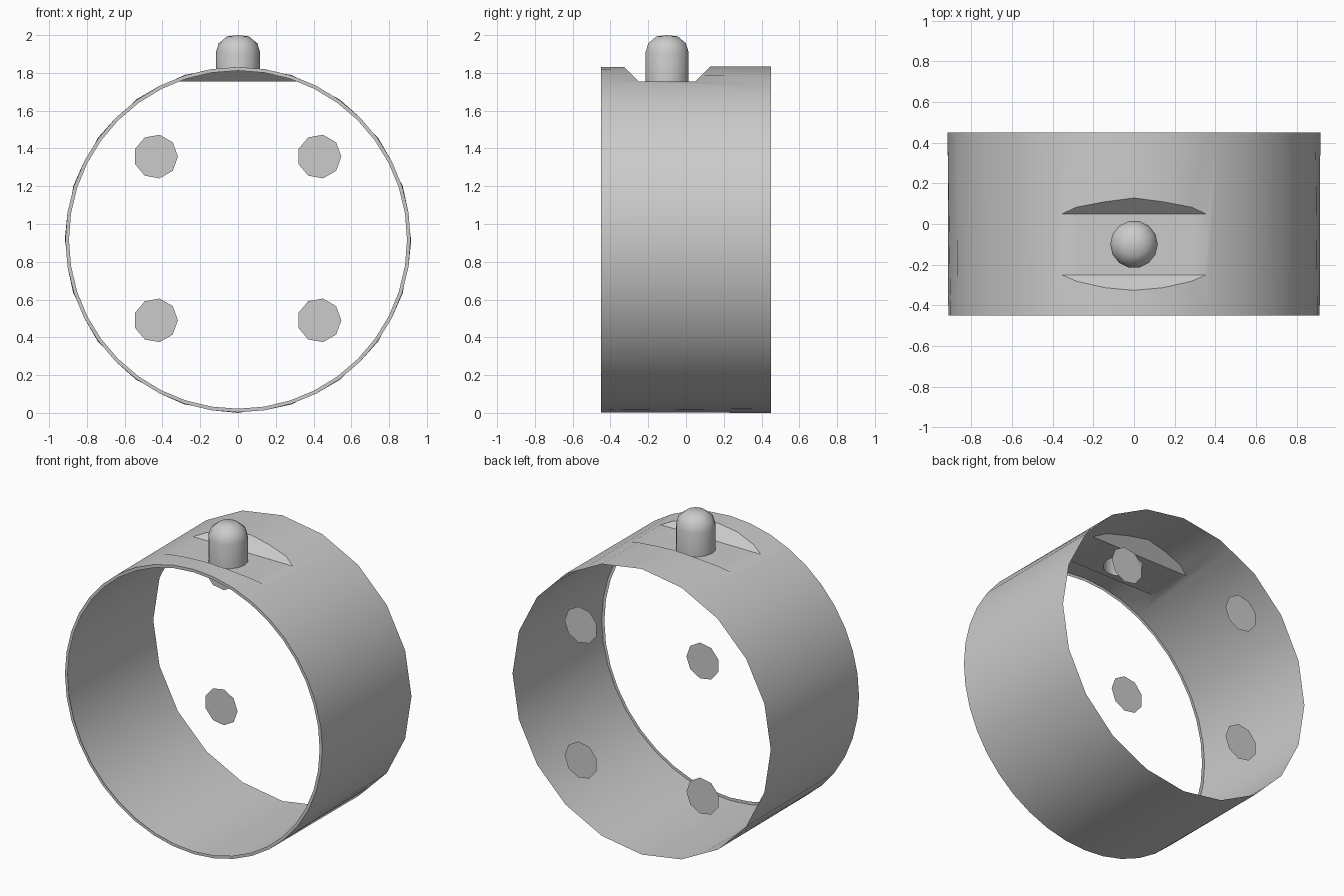
import bpy, bmesh, math
from mathutils import Vector

old = bpy.data.objects.get("Cube")
if old:
    bpy.data.objects.remove(old, do_unlink=True)

grey = bpy.data.materials.new("plain grey")
grey.use_nodes = True
grey.diffuse_color = (0.6, 0.6, 0.6, 1)
grey.node_tree.nodes["Principled BSDF"].inputs["Base Color"].default_value = (0.6, 0.6, 0.6, 1)

RADIUS, DEPTH = 0.917, 0.45        # band radius and half depth
SEGMENTS = 40
FLOOR = 1.755                      # height of the flat in the notch
NOTCH_Y, NOTCH_HALF = -0.1, 0.15
PEG_R, PEG_SIDES = 0.117, 14


def finish(bm, name, smooth=True):
    mesh = bpy.data.meshes.new(name)
    bm.to_mesh(mesh)
    bm.free()
    mesh.materials.append(grey)
    obj = bpy.data.objects.new(name, mesh)
    bpy.context.collection.objects.link(obj)
    if smooth:
        bpy.ops.object.select_all(action='DESELECT')
        obj.select_set(True)
        bpy.context.view_layer.objects.active = obj
        bpy.ops.object.shade_smooth_by_angle(angle=math.radians(35))
    return obj


def bridge(bm, a, b):
    n = len(a)
    for i in range(n):
        j = (i + 1) % n
        bm.faces.new((a[i], a[j], b[j], b[i]))


def slice_faces(bm, point, normal, rule):
    faces = [f for f in bm.faces if rule(f.calc_center_median())]
    geom = set(faces)
    for f in faces:
        geom.update(f.edges)
        geom.update(f.verts)
    bmesh.ops.bisect_plane(bm, geom=list(geom), dist=1e-5, plane_co=point, plane_no=normal)


# Band: round front edge with a narrow lip, coarser back edge
def band_loop(bm, radius, y, coarse=False):
    loop = []
    for i in range(SEGMENTS):
        a = 2 * math.pi * i / SEGMENTS
        r = radius * (math.cos(2 * math.pi / SEGMENTS) if coarse and i % 2 else 1)
        loop.append(bm.verts.new((r * math.sin(a), y, RADIUS - r * math.cos(a))))
    return loop


bm = bmesh.new()
lip = band_loop(bm, RADIUS - 0.022, -DEPTH)
front = band_loop(bm, RADIUS - 0.003, -DEPTH)
back = band_loop(bm, RADIUS, DEPTH, True)
bridge(bm, lip, front)
bridge(bm, front, back)

# Notch: cut along its planes, then press the top down onto them
slice_faces(bm, (0, 0, FLOOR), (0, 0, 1), lambda c: c.z > 1.5 and c.y > -0.44)
for side in (-1, 1):
    p = (0, NOTCH_Y + side * NOTCH_HALF, FLOOR)
    slice_faces(bm, p, (0, 1, 0), lambda c: c.z > FLOOR and c.y > -0.44)
    slice_faces(bm, p, (0, -side, 1), lambda c: c.z > FLOOR and c.y > -0.44)
for v in bm.verts:
    v.co.z = min(v.co.z, FLOOR + max(0, abs(v.co.y - NOTCH_Y) - NOTCH_HALF))

# Hole in the notch floor below the hollow peg
centre = Vector((0, NOTCH_Y, FLOOR))


def on_floor(c):
    return abs(c.z - FLOOR) < 1e-4 and abs(c.y - NOTCH_Y) < NOTCH_HALF


apothem = PEG_R * math.cos(math.pi / PEG_SIDES)
normals = [Vector((math.cos(a), math.sin(a), 0)) for a in
           (2 * math.pi * (k + 0.5) / PEG_SIDES for k in range(PEG_SIDES))]
for n in normals:
    slice_faces(bm, centre + n * apothem, n, on_floor)
inside = [f for f in bm.faces if on_floor(f.calc_center_median()) and
          all((f.calc_center_median() - centre).dot(n) < apothem for n in normals)]
bmesh.ops.delete(bm, geom=inside, context='FACES')
bmesh.ops.recalc_face_normals(bm, faces=bm.faces)
finish(bm, "band")

# Peg: hollow, open below, with a rounded cap
bm = bmesh.new()
profile = [(PEG_R, FLOOR), (PEG_R, 1.91), (0.102, 1.957), (0.058, 1.993)]
rings = [[bm.verts.new((r * math.cos(2 * math.pi * i / PEG_SIDES),
                        NOTCH_Y + r * math.sin(2 * math.pi * i / PEG_SIDES), z))
          for i in range(PEG_SIDES)] for r, z in profile]
for a, b in zip(rings, rings[1:]):
    bridge(bm, a, b)
tip = bm.verts.new((0, NOTCH_Y, 2.0))
for i in range(PEG_SIDES):
    bm.faces.new((rings[-1][i], rings[-1][(i + 1) % PEG_SIDES], tip))
finish(bm, "peg")

# Four flat discs level with the back edge
for x, side in ((-0.435, "right"), (0.43, "left")):
    for z, level in ((0.49, "lower"), (1.357, "upper")):
        bm = bmesh.new()
        ring = [bm.verts.new((x + 0.117 * math.cos(2 * math.pi * i / 9), DEPTH,
                              z + 0.117 * math.sin(2 * math.pi * i / 9))) for i in range(9)]
        bm.faces.new(ring)
        finish(bm, f"{level}_{side}_disc", smooth=False)
